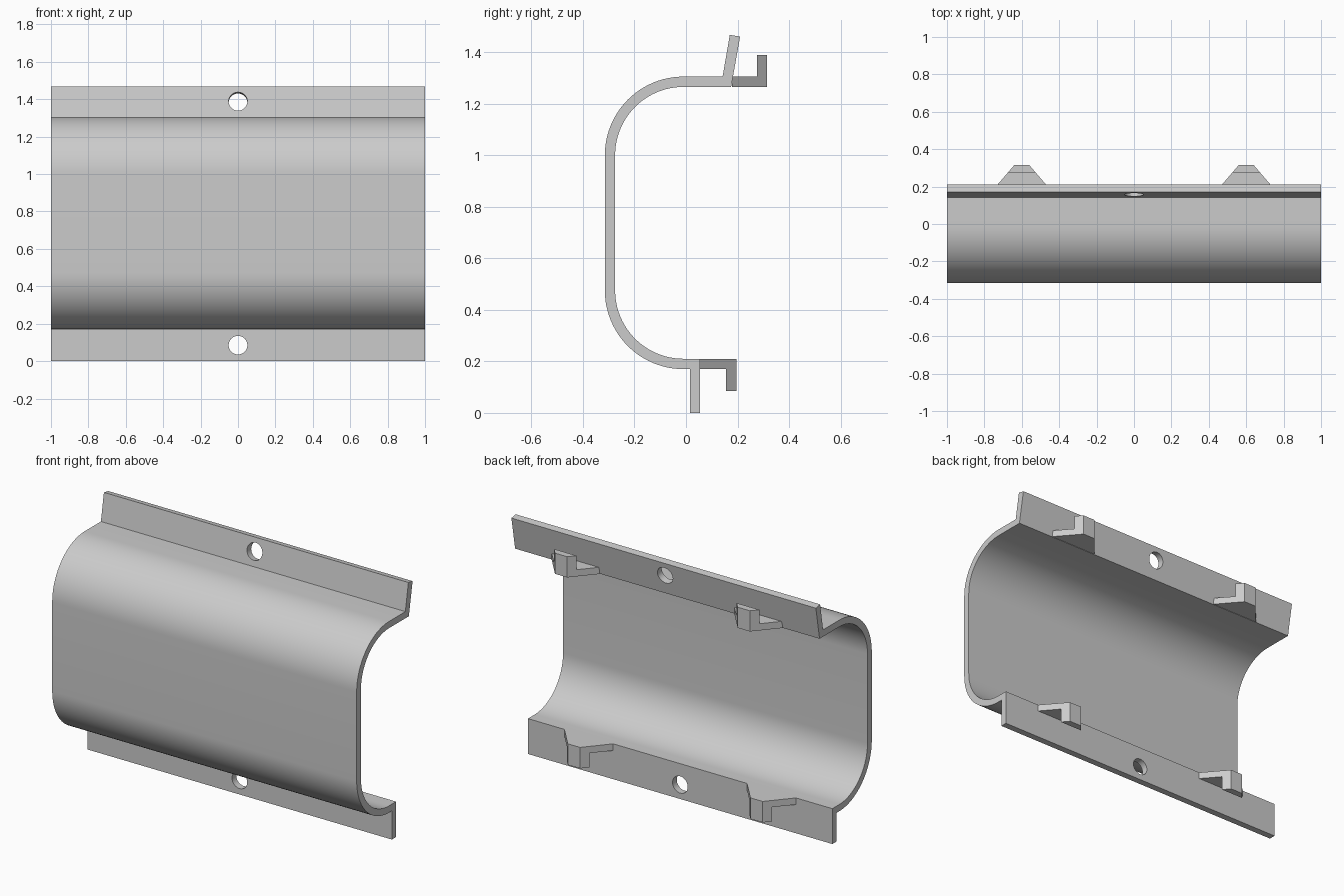
import bpy, bmesh, math
from mathutils import Vector

cube = bpy.data.objects.get("Cube")
if cube:
    bpy.data.objects.remove(cube, do_unlink=True)

grey = bpy.data.materials.new("plain_grey")
grey.use_nodes = True
grey.diffuse_color = (0.6, 0.6, 0.6, 1)
grey.node_tree.nodes["Principled BSDF"].inputs["Base Color"].default_value = (0.6, 0.6, 0.6, 1)


def finish(bm, name):
    bmesh.ops.recalc_face_normals(bm, faces=bm.faces)
    mesh = bpy.data.meshes.new(name)
    bm.to_mesh(mesh)
    bm.free()
    mesh.materials.append(grey)
    obj = bpy.data.objects.new(name, mesh)
    bpy.context.collection.objects.link(obj)
    return obj


def extrude_profile(name, profile, half_width):
    """Extrude a (y, z) outline along x; half_width gives the half length at each y."""
    bm = bmesh.new()
    left = [bm.verts.new((half_width(y), y, z)) for y, z in profile]
    right = [bm.verts.new((-half_width(y), y, z)) for y, z in profile]
    bm.faces.new(left)
    bm.faces.new(right[::-1])
    for i in range(len(profile)):
        j = (i + 1) % len(profile)
        bm.faces.new((left[i], right[i], right[j], left[j]))
    return finish(bm, name)


def select_only(obj):
    bpy.ops.object.select_all(action="DESELECT")
    obj.select_set(True)
    bpy.context.view_layer.objects.active = obj


def arc(radius, z, start, end, steps=24):
    angles = [math.radians(start + (end - start) * i / steps) for i in range(steps + 1)]
    return [(-0.01 + radius * math.cos(a), z + radius * math.sin(a)) for a in angles]


# Curved shell with a leaning upper flange and an upright lower flange
OUTER, INNER, TOP_Z, LOW_Z = 0.305, 0.265, 1.0, 0.475
outline = [(0.21, 1.46), (0.17, 1.467), (0.142, 1.305)]
outline += arc(OUTER, TOP_Z, 90, 180) + arc(OUTER, LOW_Z, 180, 270)
outline += [(0.015, 0.17), (0.015, 0), (0.055, 0), (0.055, 0.21)]
outline += arc(INNER, LOW_Z, 270, 180) + arc(INNER, TOP_Z, 180, 90)
outline += [(0.175, 1.265)]
shell = extrude_profile("shell", outline, lambda y: 1.0)

# Screw holes drilled square to each flange
for y, z, tilt in ((0.177, 1.385, math.radians(10)), (0.035, 0.085, 0)):
    bpy.ops.mesh.primitive_cylinder_add(vertices=40, radius=0.05, depth=0.16,
                                        location=(0, y, z),
                                        rotation=(math.pi / 2 - tilt, 0, 0))
    drill = bpy.context.object
    cut = shell.modifiers.new("hole", "BOOLEAN")
    cut.operation, cut.solver, cut.object = "DIFFERENCE", "EXACT", drill
    select_only(shell)
    bpy.ops.object.modifier_apply(modifier=cut.name)
    bpy.data.objects.remove(drill, do_unlink=True)

select_only(shell)
bpy.ops.object.shade_smooth_by_angle(angle=math.radians(30))


# Tapered hooks behind the flanges: upper ones turn up, lower ones turn down
def hook(name, x, start, end, near_z, far_z, tip_z):
    lip = end - 0.04
    profile = [(start, near_z), (end, near_z), (end, tip_z),
               (lip, tip_z), (lip, far_z), (start, far_z)]
    obj = extrude_profile(name, profile, lambda y: 0.04 + (end - y) * 0.86)
    obj.location.x = x


for side, x in (("left", 0.6), ("right", -0.6)):
    hook("upper_hook_" + side, x, 0.178, 0.315, 1.265, 1.305, 1.388)
    hook("lower_hook_" + side, x, 0.055, 0.195, 0.21, 0.17, 0.085)
